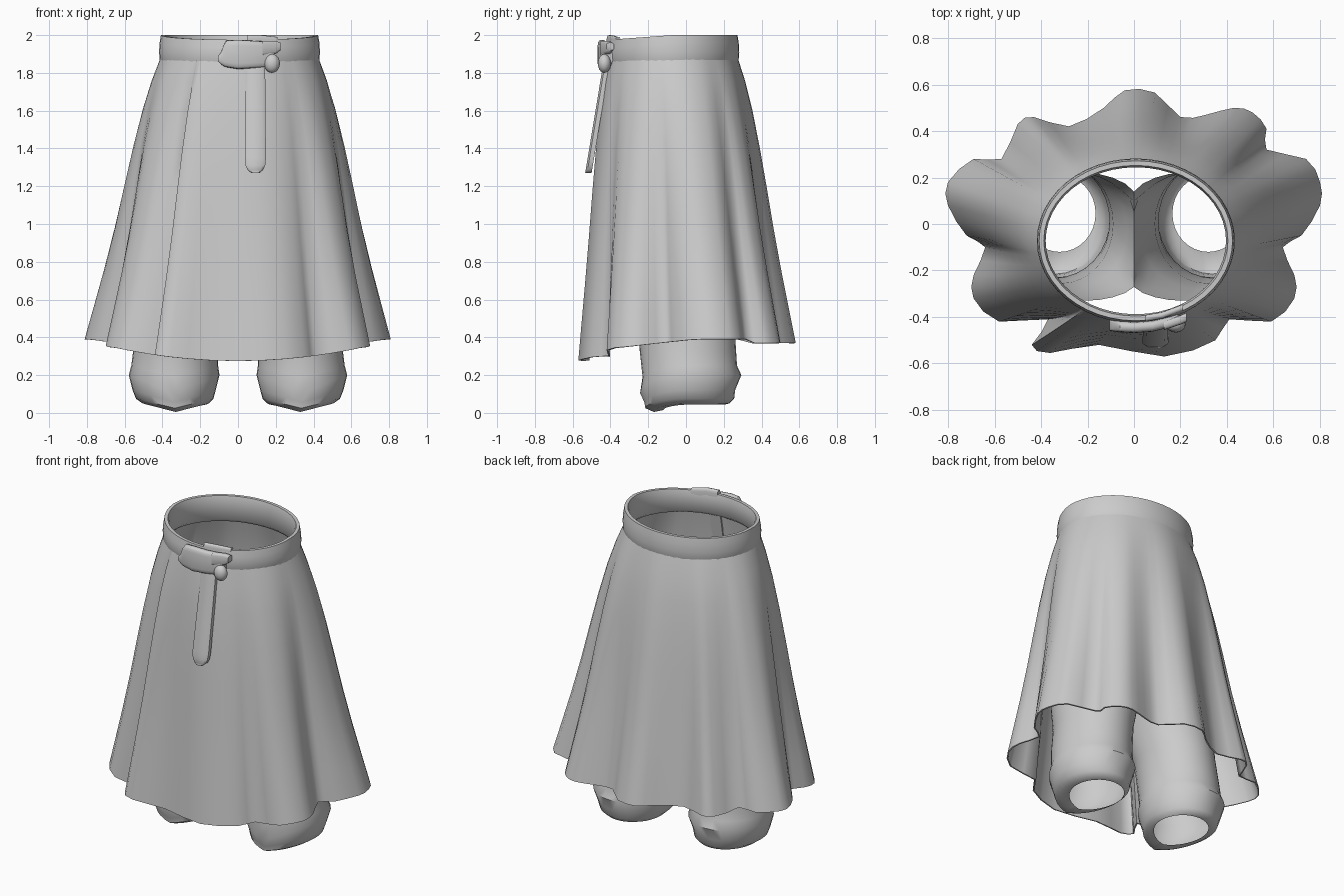
import bpy, bmesh
from math import sin, cos, tau, atan2, sqrt

if "Cube" in bpy.data.objects:
    bpy.data.objects.remove(bpy.data.objects["Cube"])

cloth = bpy.data.materials.new("cloth grey")
cloth.use_nodes = True
cloth.diffuse_color = (0.6, 0.6, 0.6, 1)
cloth.node_tree.nodes["Principled BSDF"].inputs["Base Color"].default_value = (0.6, 0.6, 0.6, 1)


def finish(bm, name, angle=0.9):
    bmesh.ops.recalc_face_normals(bm, faces=bm.faces)
    mesh = bpy.data.meshes.new(name)
    bm.to_mesh(mesh)
    bm.free()
    mesh.materials.append(cloth)
    ob = bpy.data.objects.new(name, mesh)
    bpy.context.collection.objects.link(ob)
    bpy.ops.object.select_all(action='DESELECT')
    ob.select_set(True)
    bpy.context.view_layer.objects.active = ob
    bpy.ops.object.shade_smooth_by_angle(angle=angle)


def loft(rings, caps=False, loop=False):
    """Skin a series of closed rings of equal length."""
    bm = bmesh.new()
    vs = [[bm.verts.new(p) for p in ring] for ring in rings]
    pairs = list(zip(vs, vs[1:])) + ([(vs[-1], vs[0])] if loop else [])
    for a, b in pairs:
        for i in range(len(a)):
            j = (i + 1) % len(a)
            bm.faces.new((a[i], a[j], b[j], b[i]))
    if caps:
        bm.faces.new(vs[0])
        bm.faces.new(vs[-1])
    return bm


def waist(a, grow=0.0):
    return 0.008 + (0.41 + grow) * cos(a), -0.072 + (0.338 + grow) * sin(a)


# Skirt: waist ellipse spreading into a wavy hem with a folded front panel
hem = [(-.04, .575), (.09, .565), (.2, .46), (.31, .47), (.43, .5), (.51, .48), (.57, .41),
       (.57, .32), (.74, .28), (.8, .18), (.8, .08), (.72, -.05), (.64, -.1),
       (.69, -.22), (.69, -.32), (.59, -.42), (.41, -.41), (.35, -.5), (.13, -.57),
       (-.15, -.52), (-.36, -.555), (-.44, -.52), (-.37, -.41), (-.58, -.42),
       (-.69, -.32), (-.69, -.22), (-.64, -.1), (-.72, -.05), (-.8, .08), (-.8, .18),
       (-.69, .28), (-.57, .28), (-.5, .43), (-.43, .46), (-.28, .42), (-.13, .5)]


def rounded(points):
    """Add softened midpoints between the hem points."""
    n, out = len(points), []
    for i in range(n):
        p0, p1, p2, p3 = (points[(i + k) % n] for k in (-1, 0, 1, 2))
        out += [p1, tuple((9 * (b + c) - a - d) / 16 for a, b, c, d in zip(p0, p1, p2, p3))]
    return out


def hem_height(x, y):
    if y < -.36:
        return .275 + .07 * min(1, (x / .65) ** 2)
    if y > .35:
        return .37
    return min(.39, .35 + (y + .32) * .11)


rings = []
for s, t in ((0, 0), (.08, .14), (.18, .27), (.31, .4), (.45, .52), (.6, .64), (.75, .77), (.88, .89), (1, 1)):
    ring = []
    for x, y in rounded(hem):
        a = atan2(y / .55, x / .75)
        wx, wy = waist(a, 0.008)
        sx, sy = .73 * cos(a), (.53 if y > 0 else .59) * sin(a)
        w = t ** 1.5
        ring.append((wx + (sx - wx) * t + (x - sx) * w,
                     wy + (sy - wy) * t + (y - sy) * w,
                     1.88 + (hem_height(x, y) - 1.88) * s))
    rings.append(ring)
bm = loft(rings)
bmesh.ops.recalc_face_normals(bm, faces=bm.faces)
bmesh.ops.solidify(bm, geom=bm.faces[:], thickness=0.008)
finish(bm, "skirt", 1.2)

# Waistband: rounded profile swept around the waist, slightly lower in front
band = [(0, 1.83), (.012, 1.86), (.016, 1.91), (.013, 1.96), (.006, 2), (-.014, 2), (-.022, 1.97), (-.02, 1.85)]
angles = [tau * i / 48 for i in range(48)]
finish(loft([[(*waist(a, g), z - (.025 * max(0, -sin(a)) if z > 1.95 else 0)) for a in angles]
             for g, z in band], loop=True), "waistband")


# Belt flap: rounded plates wrapped over the front of the band
def front_y(x, grow):
    return -0.072 - (.338 + grow) * sqrt(1 - (x / (.41 + grow)) ** 2)


def plate(name, sections, grow, thick):
    rings = []
    for x, low, high in sections:
        mid, half = (low + high) / 2, (high - low) / 2
        y = front_y(x, grow)
        ring = []
        for i in range(16):
            a = tau * i / 16
            c, s = cos(a), sin(a)
            ring.append((x, y + thick * abs(c) ** .6 * (1 if c > 0 else -1),
                         mid + half * abs(s) ** .5 * (1 if s > 0 else -1)))
        rings.append(ring)
    finish(loft(rings, caps=True), name)


plate("belt_flap", [(-.105, 1.86, 1.89), (-.09, 1.845, 1.91), (-.075, 1.835, 1.95), (-.06, 1.83, 1.972),
                    (0, 1.82, 1.975), (.08, 1.825, 1.97), (.17, 1.83, 1.965), (.19, 1.85, 1.95)], .035, .024)
plate("buckle_upper_prong", [(.13, 1.89, 1.97), (.2, 1.9, 1.97), (.225, 1.92, 1.96)], .042, .02)
plate("belt_loop_tab", [(.05, 1.9, 2), (.12, 1.9, 2), (.21, 1.9, 1.99)], -.002, .015)

# Knot beside the buckle
bm = bmesh.new()
bmesh.ops.create_uvsphere(bm, u_segments=16, v_segments=10, radius=1)
for v in bm.verts:
    v.co = (.18 + .042 * v.co.x, -.432 + .035 * v.co.y, 1.85 + .05 * v.co.z)
finish(bm, "belt_knot")

# Hanging strap with a rounded tip
rings = []
for z, w in ((1.86, .05), (1.8, .052), (1.55, .054), (1.35, .056), (1.31, .052), (1.285, .04), (1.27, .022)):
    y = -.425 - (1.82 - z) * .165
    rings.append([(.092 + w * u, y + v, z) for u, v in
                  ((-1, .016), (-1, -.008), (-.7, -.018), (.7, -.018), (1, -.008), (1, .016))])
finish(loft(rings, caps=True), "hanging_strap", 0.7)

# Trousers: two mirrored legs that meet at a centre seam, open at waist and ankle.
# Each ring: height, centre, radii, front droop, front roundness
leg = [(.045, .32, .045, .155, .165, .03, 1), (.05, .33, .03, .175, .2, .045, 1),
       (.075, .335, .02, .205, .235, .05, 1), (.12, .338, .02, .22, .24, .065, 1),
       (.2, .338, .025, .24, .268, .095, 1), (.25, .335, .02, .23, .25, .06, 1),
       (.33, .33, .01, .225, .255, 0, 1), (.5, .31, 0, .22, .255, 0, 1),
       (.7, .28, -.02, .25, .26, 0, .9), (.85, .25, -.045, .28, .265, 0, .75),
       (1, .21, -.055, .31, .275, 0, .7)]
for side, name in ((1, "left_leg"), (-1, "right_leg")):
    rings = []
    for z, cx, cy, rx, ry, droop, roundness in leg:
        ring = []
        for i in range(32):
            c, s = cos(tau * i / 32), sin(tau * i / 32)
            depth = s if s > 0 else -abs(s) ** roundness
            sag = droop * (1 - abs(c)) if s < 0 else 0
            ring.append((side * max(0, cx + rx * c), cy + ry * depth, max(0, z - sag)))
        rings.append(ring)
    bm = loft(rings)
    seam = [f for f in bm.faces if all(abs(v.co.x) < 1e-4 for v in f.verts)]
    bmesh.ops.delete(bm, geom=seam, context='FACES')
    finish(bm, name, 0.8)
